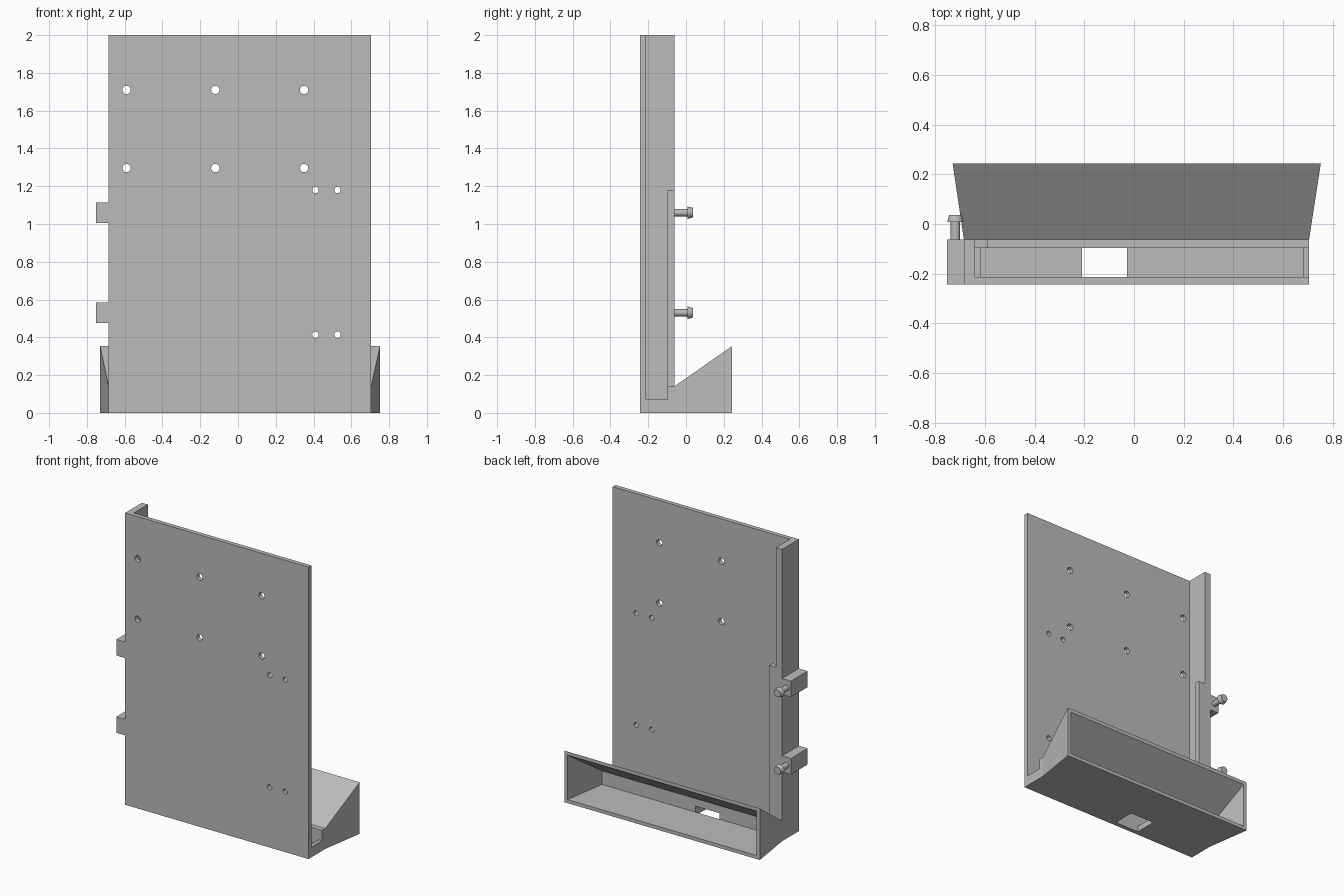
import bpy, bmesh, math
from mathutils import Matrix

if "Cube" in bpy.data.objects:
    bpy.data.objects.remove(bpy.data.objects["Cube"], do_unlink=True)

grey = bpy.data.materials.new("light_grey")
grey.use_nodes = True
grey.diffuse_color = (0.5, 0.5, 0.5, 1)
grey.node_tree.nodes["Principled BSDF"].inputs["Base Color"].default_value = (0.5, 0.5, 0.5, 1)

# Shared limits
LEFT, RIGHT = -0.685, 0.705
FRONT, SLOT_FRONT, SLOT_BACK, BACK, END = -0.243, -0.213, -0.097, -0.062, 0.243


def finish(name, bm):
    bmesh.ops.recalc_face_normals(bm, faces=bm.faces[:])
    mesh = bpy.data.meshes.new(name)
    bm.to_mesh(mesh)
    bm.free()
    obj = bpy.data.objects.new(name, mesh)
    bpy.context.scene.collection.objects.link(obj)
    mesh.materials.append(grey)
    return obj


def loft(name, a, b):
    """Solid between two matching point loops."""
    bm = bmesh.new()
    va, vb = [bm.verts.new(p) for p in a], [bm.verts.new(p) for p in b]
    bm.faces.new(va)
    bm.faces.new(vb)
    n = len(va)
    for i in range(n):
        j = (i + 1) % n
        bm.faces.new((va[i], va[j], vb[j], vb[i]))
    return finish(name, bm)


def rect(x0, x1, y, z0, z1):
    return [(x0, y, z0), (x1, y, z0), (x1, y, z1), (x0, y, z1)]


def box(name, x0, x1, y0, y1, z0, z1):
    return loft(name, rect(x0, x1, y0, z0, z1), rect(x0, x1, y1, z0, z1))


def rod(name, x, z, y0, y1, r0, r1, sides=32):
    """Round bar or cone along y."""
    bm = bmesh.new()
    place = Matrix.Translation((x, (y0 + y1) / 2, z)) @ Matrix.Rotation(-math.pi / 2, 4, "X")
    bmesh.ops.create_cone(bm, cap_ends=True, segments=sides, radius1=r0, radius2=r1,
                          depth=y1 - y0, matrix=place)
    return finish(name, bm)


def cut(target, cutter):
    mod = target.modifiers.new("cut", "BOOLEAN")
    mod.operation, mod.solver, mod.object = "DIFFERENCE", "EXACT", cutter
    bpy.context.view_layer.objects.active = target
    bpy.ops.object.modifier_apply(modifier=mod.name)
    bpy.data.objects.remove(cutter, do_unlink=True)


def smooth(obj):
    bpy.ops.object.select_all(action="DESELECT")
    obj.select_set(True)
    bpy.context.view_layer.objects.active = obj
    bpy.ops.object.shade_smooth_by_angle(angle=math.radians(30))


# Back plate with the slotted foot, one profile extruded sideways
profile = [(FRONT, 0), (BACK, 0), (BACK, 0.14), (SLOT_BACK, 0.14),
           (SLOT_BACK, 0.07), (SLOT_FRONT, 0.07), (SLOT_FRONT, 2), (FRONT, 2)]
plate = loft("back_plate", [(LEFT, y, z) for y, z in profile],
             [(RIGHT, y, z) for y, z in profile])

# Shallow pocket in the slot floor and the opening through it
cut(plate, box("pocket_cutter", -0.615, 0.68, SLOT_FRONT, SLOT_BACK, 0.04, 0.1))
cut(plate, box("opening_cutter", -0.21, -0.028, SLOT_FRONT, BACK + 0.02, -0.05, 0.065))

# Screw holes
holes = [(x, z, 0.022) for x in (-0.59, -0.12, 0.35) for z in (1.71, 1.296)]
holes += [(x, z, 0.017) for x in (0.41, 0.527) for z in (1.18, 0.414)]
for x, z, r in holes:
    cut(plate, rod("hole_cutter", x, z, FRONT - 0.05, SLOT_FRONT + 0.05, r, r))
smooth(plate)

# Side rail and its retaining lip
box("side_rail", LEFT, -0.64, SLOT_FRONT, BACK, 0.07, 2)
box("rail_lip", -0.64, -0.59, SLOT_BACK, BACK, 0.14, 1.18)

# Flared scoop, open at the rear
scoop = loft("scoop", rect(LEFT, RIGHT, BACK, 0, 0.14), rect(-0.73, 0.752, END, 0, 0.353))
t = 0.024
cut(scoop, loft("scoop_cutter",
                rect(LEFT + t, RIGHT - t, BACK - 0.001, t, 0.14 - t),
                rect(-0.73 + t, 0.752 - t, END + 0.001, t, 0.353 - t)))

# Side blocks with snap pegs
for label, z in (("lower", 0.53), ("upper", 1.06)):
    box(label + "_block", -0.752, LEFT, FRONT, BACK, z - 0.055, z + 0.055)
    smooth(rod(label + "_peg", -0.719, z, BACK, 0.01, 0.019, 0.019))
    smooth(rod(label + "_peg_head", -0.719, z, 0.008, 0.037, 0.033, 0.025))
